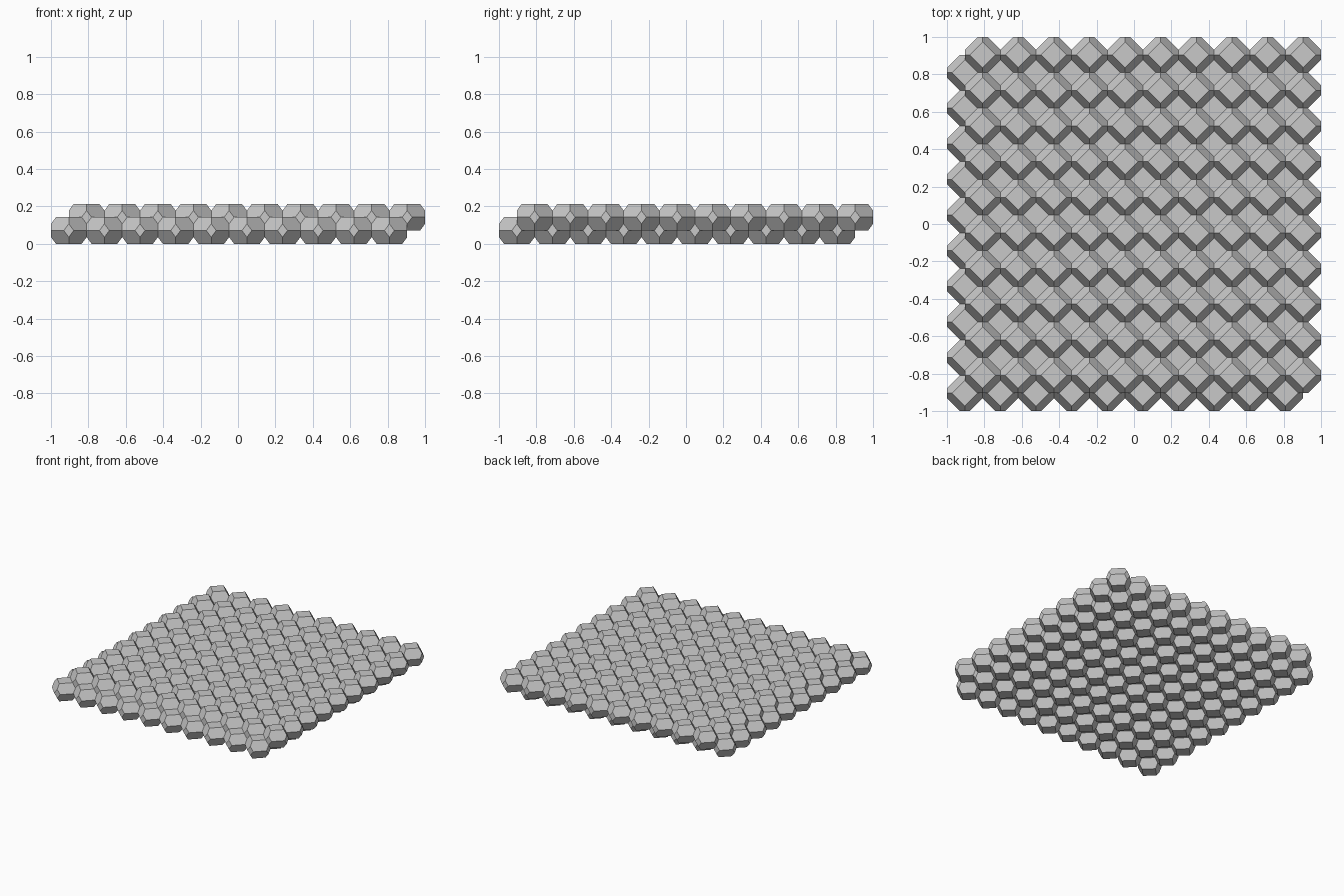
import bpy, bmesh

cube = bpy.data.objects.get("Cube")
if cube:
    bpy.data.objects.remove(cube, do_unlink=True)

COUNT = 10                      # cells along each side of a layer
PITCH = 2 / (COUNT + 0.5)       # spacing of cells in a layer
HEIGHT = 0.1423                 # height of one cell

# Plain grey material
grey = bpy.data.materials.new("stone_grey")
grey.use_nodes = True
colour = (0.58, 0.58, 0.58, 1)
grey.diffuse_color = colour
grey.node_tree.nodes["Principled BSDF"].inputs["Base Color"].default_value = colour


def cell_mesh():
    """Squat space-filling cell: flat diamonds on six sides, hexagons between."""
    half = PITCH / 2
    side = HEIGHT ** 2 / (4 * PITCH)
    cap = half - side
    points = set()
    for a in (-1, 1):
        for b in (-1, 1):
            for x, y, z in ((a * cap, 0, b * HEIGHT / 2),
                            (a * half, 0, b * HEIGHT / 4),
                            (a * half, b * side, 0)):
                points.add((x, y, z))
                points.add((y, x, z))
    bm = bmesh.new()
    for p in sorted(points):
        bm.verts.new(p)
    bmesh.ops.convex_hull(bm, input=bm.verts[:])
    # Merge the hull triangles into flat polygons
    bmesh.ops.dissolve_limit(bm, angle_limit=0.02, verts=bm.verts[:], edges=bm.edges[:])
    bmesh.ops.recalc_face_normals(bm, faces=bm.faces[:])
    mesh = bpy.data.meshes.new("cell")
    bm.to_mesh(mesh)
    bm.free()
    mesh.materials.append(grey)
    return mesh


def add_layer(name, mesh, shift, z):
    """Square sheet of cells, repeated along x and y."""
    layer = bpy.data.objects.new(name, mesh)
    bpy.context.collection.objects.link(layer)
    start = shift - PITCH * (COUNT - 1) / 2
    layer.location = (start, start, z)
    for axis in range(2):
        array = layer.modifiers.new("repeat", 'ARRAY')
        array.count = COUNT
        array.use_relative_offset = False
        array.use_constant_offset = True
        offset = [0, 0, 0]
        offset[axis] = PITCH
        array.constant_offset_displace = offset


# Two interlocking layers, the upper one moved by half a cell
cell = cell_mesh()
add_layer("lower_cell_layer", cell, -PITCH / 4, HEIGHT / 2)
add_layer("upper_cell_layer", cell, PITCH / 4, HEIGHT)
